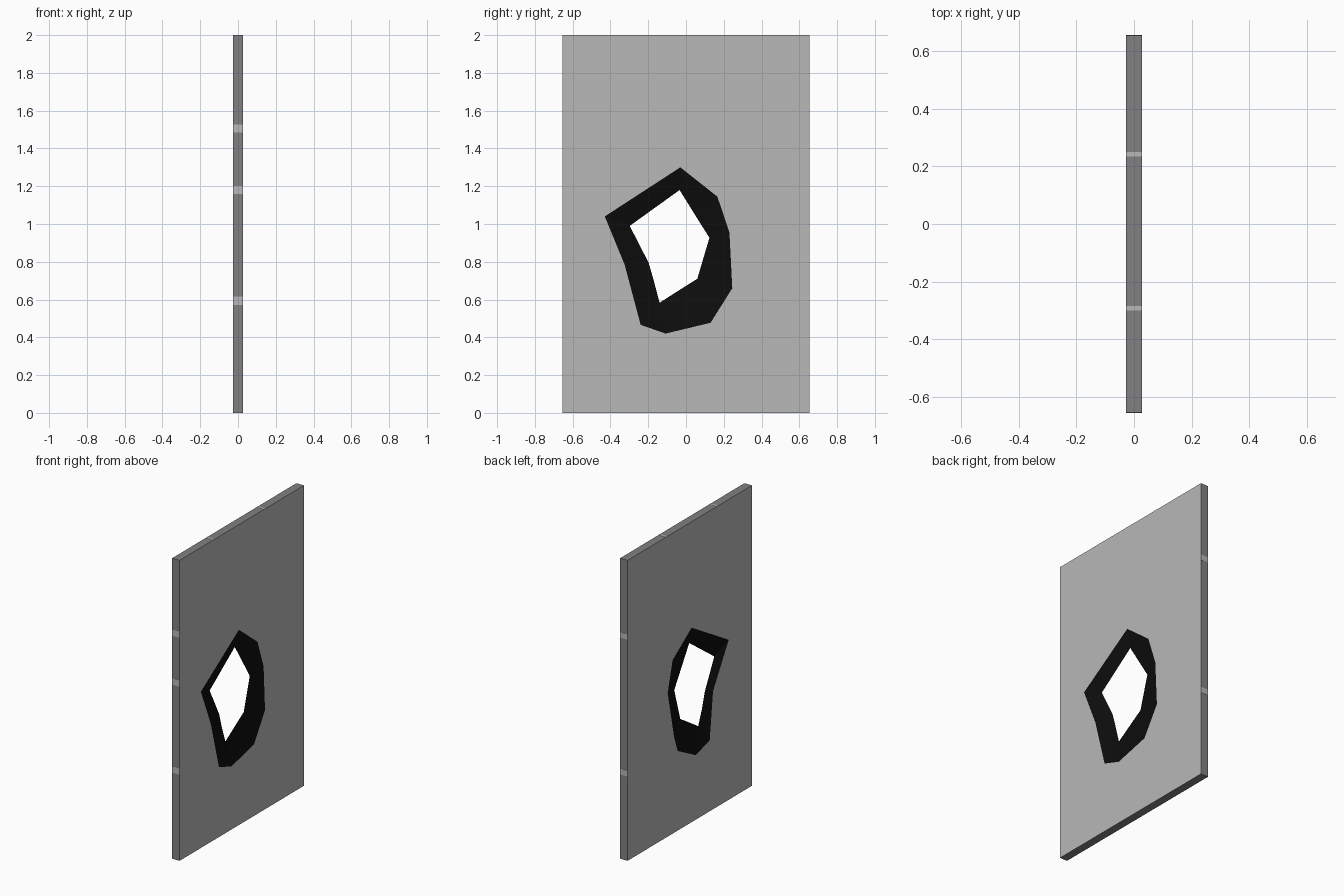
import bpy, bmesh
from mathutils import Vector
from mathutils.geometry import tessellate_polygon

if "Cube" in bpy.data.objects:
    bpy.data.objects.remove(bpy.data.objects["Cube"])

T, W, H = 0.0275, 0.654, 2.0   # half thickness, half width, height


def material(name, v):
    m = bpy.data.materials.new(name)
    m.diffuse_color = (v, v, v, 1)
    m.use_nodes = True
    m.node_tree.nodes["Principled BSDF"].inputs["Base Color"].default_value = m.diffuse_color
    return m


FACE = material("light grey plaster", 0.48)
EDGE = material("dark grey core", 0.22)
BURN = material("scorched black", 0.004)


def finish(name, bm, mats):
    bmesh.ops.recalc_face_normals(bm, faces=bm.faces)
    me = bpy.data.meshes.new(name)
    bm.to_mesh(me)
    bm.free()
    for m in mats:
        me.materials.append(m)
    ob = bpy.data.objects.new(name, me)
    bpy.context.collection.objects.link(ob)
    return ob


# (y, z) outlines: burn edge on both faces, and the hole rim at mid thickness
burn_right = [(-.03, 1.30), (.166, 1.145), (.23, .955), (.245, .66), (.13, .477),
              (-.108, .42), (-.24, .466), (-.325, .785), (-.43, 1.04)]
burn_left = [(-.02, 1.295), (.18, 1.155), (.232, .955), (.165, .64), (.127, .53),
             (-.063, .43), (-.21, .472), (-.245, .786), (-.41, 1.065)]
rim = [(-.034, 1.18), (.045, 1.053), (.124, .927), (.06, .71), (-.04, .647),
       (-.14, .583), (-.168, .69), (-.198, .795), (-.298, .99)]
rect = [(-W, 0), (W, 0), (W, H), (-W, H)]

# Panel with a tapered, scorched hole
bm = bmesh.new()


def loop(pts, x):
    return [bm.verts.new((x, y, z)) for y, z in pts]


def band(a, b, mat):
    n = len(a)
    for i in range(n):
        j = (i + 1) % n
        bm.faces.new((a[i], a[j], b[j], b[i])).material_index = mat


rim_v = loop(rim, 0)
borders = []
for x, burn in ((T, burn_right), (-T, burn_left)):
    border, hole = loop(rect, x), loop(burn, x)
    verts = border + hole
    polys = [[Vector((y, z, 0)) for y, z in p] for p in (rect, burn)]
    for tri in tessellate_polygon(polys):
        bm.faces.new([verts[i] for i in tri]).material_index = 0
    band(hole, rim_v, 2)
    borders.append(border)
band(borders[0], borders[1], 1)
finish("wall_panel", bm, [FACE, EDGE, BURN])


# Thin pale strips across the panel edges
def strip(name, y, z, sy, sz):
    b = bmesh.new()
    bmesh.ops.create_cube(b, size=1)
    for v in b.verts:
        v.co = Vector((v.co.x * 2 * T, v.co.y * sy + y, v.co.z * sz + z))
    finish(name, b, [FACE])


for i, z in enumerate((1.506, 1.18, 0.594)):
    strip(f"front_edge_strip_{i + 1}", -W, z, 0.002, 0.043)
for i, z in enumerate((1.49, 0.58)):
    strip(f"back_edge_strip_{i + 1}", W, z, 0.002, 0.038)
for i, y in enumerate((0.242, -0.292)):
    strip(f"top_edge_strip_{i + 1}", y, H, 0.015, 0.002)
